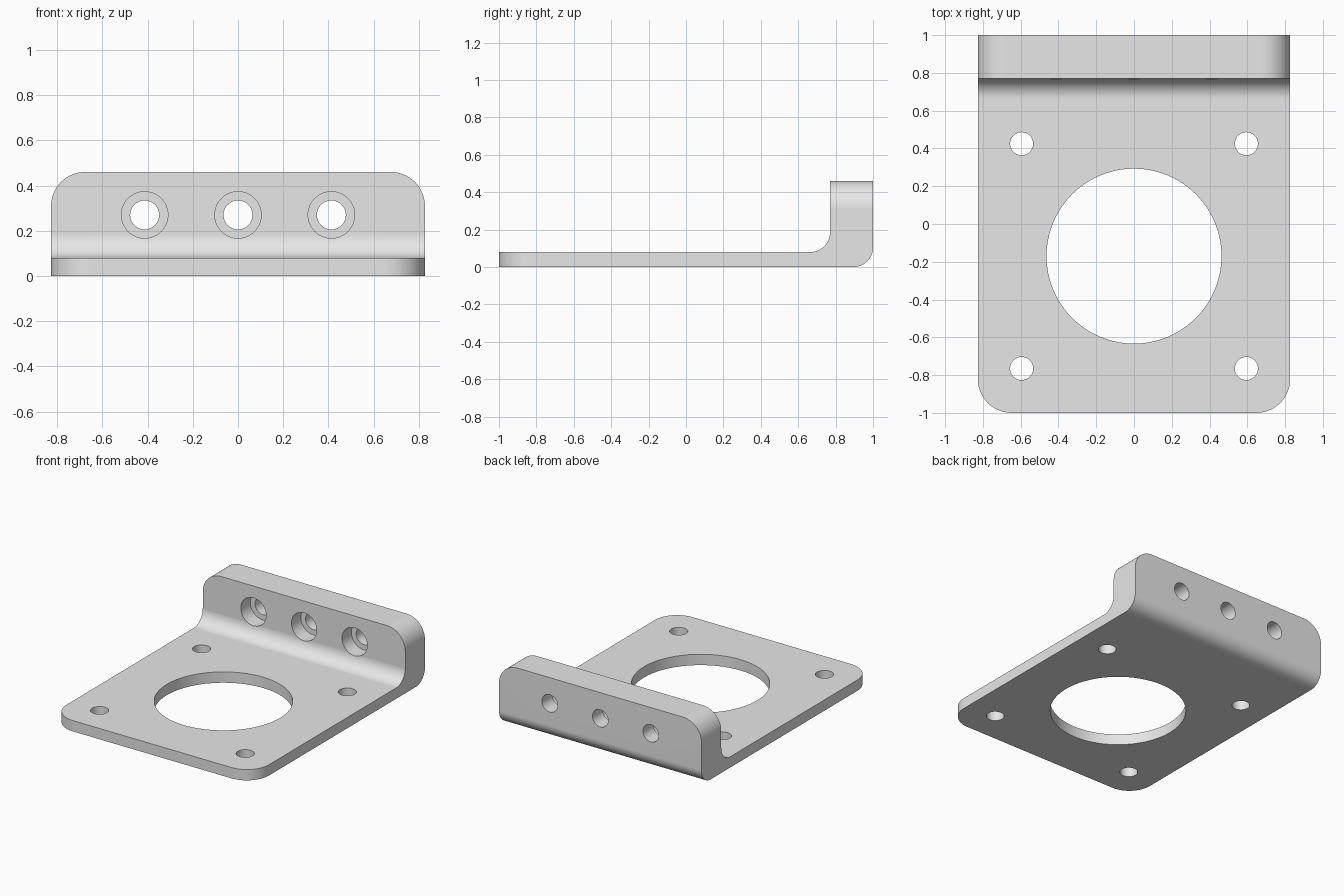
import bpy, bmesh
from math import cos, sin, pi, radians
from mathutils import Matrix

cube = bpy.data.objects.get("Cube")
if cube:
    bpy.data.objects.remove(cube, do_unlink=True)

HALF_W, HEIGHT, THICK = 0.827, 0.46, 0.08
WALL_Y, BEND = 0.77, 0.105

grey = bpy.data.materials.new("light grey metal")
grey.use_nodes = True
grey.diffuse_color = (0.8, 0.8, 0.8, 1)
grey.node_tree.nodes["Principled BSDF"].inputs["Base Color"].default_value = (0.8, 0.8, 0.8, 1)


def arc(cy, cz, r, start, end, steps=14):
    """Points of an arc in the side profile."""
    angles = [radians(start + (end - start) * i / steps) for i in range(steps + 1)]
    return [(cy + r * cos(a), cz + r * sin(a)) for a in angles]


# L-shaped side profile with inner and outer bend, swept across the width
profile = [(-1, 0)]
profile += arc(1 - BEND, BEND, BEND, -90, 0)
profile += [(1, HEIGHT), (WALL_Y, HEIGHT)]
profile += arc(WALL_Y - BEND, THICK + BEND, BEND, 0, -90)
profile += [(-1, THICK)]

bm = bmesh.new()
face = bm.faces.new([bm.verts.new((-HALF_W, y, z)) for y, z in profile])
swept = bmesh.ops.extrude_face_region(bm, geom=[face])["geom"]
bmesh.ops.translate(bm, vec=(2 * HALF_W, 0, 0),
                    verts=[v for v in swept if isinstance(v, bmesh.types.BMVert)])
bmesh.ops.recalc_face_normals(bm, faces=bm.faces)


def round_corners(test, radius):
    """Round the edges on the two sides whose both ends pass the test."""
    edges = [e for e in bm.edges
             if all(test(v.co) for v in e.verts)
             and abs(e.verts[0].co.x - e.verts[1].co.x) < 1e-4]
    bmesh.ops.bevel(bm, geom=edges, offset=radius, segments=14, profile=0.5,
                    affect='EDGES', clamp_overlap=False)


round_corners(lambda c: c.y < -0.999, 0.18)
round_corners(lambda c: c.z > HEIGHT - 0.001, 0.15)

mesh = bpy.data.meshes.new("mounting_bracket")
bm.to_mesh(mesh)
bm.free()
mesh.materials.append(grey)
bracket = bpy.data.objects.new("mounting_bracket", mesh)
bpy.context.collection.objects.link(bracket)
bpy.ops.object.select_all(action='DESELECT')
bpy.context.view_layer.objects.active = bracket
bracket.select_set(True)


def drill(location, radius, depth, along_y=False, sides=48):
    """Cut a round hole centred on location."""
    cutter_bm = bmesh.new()
    turn = Matrix.Rotation(pi / 2, 4, 'X') if along_y else Matrix()
    bmesh.ops.create_cone(cutter_bm, cap_ends=True, segments=sides, radius1=radius,
                          radius2=radius, depth=depth,
                          matrix=Matrix.Translation(location) @ turn)
    cutter_mesh = bpy.data.meshes.new("hole_cutter")
    cutter_bm.to_mesh(cutter_mesh)
    cutter_bm.free()
    cutter_mesh.materials.append(grey)
    cutter = bpy.data.objects.new("hole_cutter", cutter_mesh)
    cutter.hide_render = True
    bpy.context.collection.objects.link(cutter)
    cut = bracket.modifiers.new("hole", 'BOOLEAN')
    cut.operation, cut.solver, cut.object = 'DIFFERENCE', 'EXACT', cutter
    bpy.ops.object.modifier_apply(modifier=cut.name)
    bpy.data.objects.remove(cutter, do_unlink=True)


# Large pilot hole and four screw holes in the base plate
CENTRE_Y, SPACING = -0.17, 0.595
drill((0, CENTRE_Y, THICK / 2), 0.463, 0.3, sides=96)
for sx in (-1, 1):
    for sy in (-1, 1):
        drill((sx * SPACING, CENTRE_Y + sy * SPACING, THICK / 2), 0.061, 0.3)

# Three counterbored holes through the upright wall
BORE_DEPTH = 0.11
for x in (-0.413, 0, 0.413):
    drill((x, WALL_Y, 0.27), 0.103, 2 * BORE_DEPTH, along_y=True)
    drill((x, 0.9, 0.27), 0.064, 0.6, along_y=True)

# Smooth bends and bores, crisp edges, flat faces kept flat
bpy.ops.object.shade_smooth_by_angle(angle=radians(30))
weighted = bracket.modifiers.new("flat_faces", 'WEIGHTED_NORMAL')
weighted.keep_sharp = True
